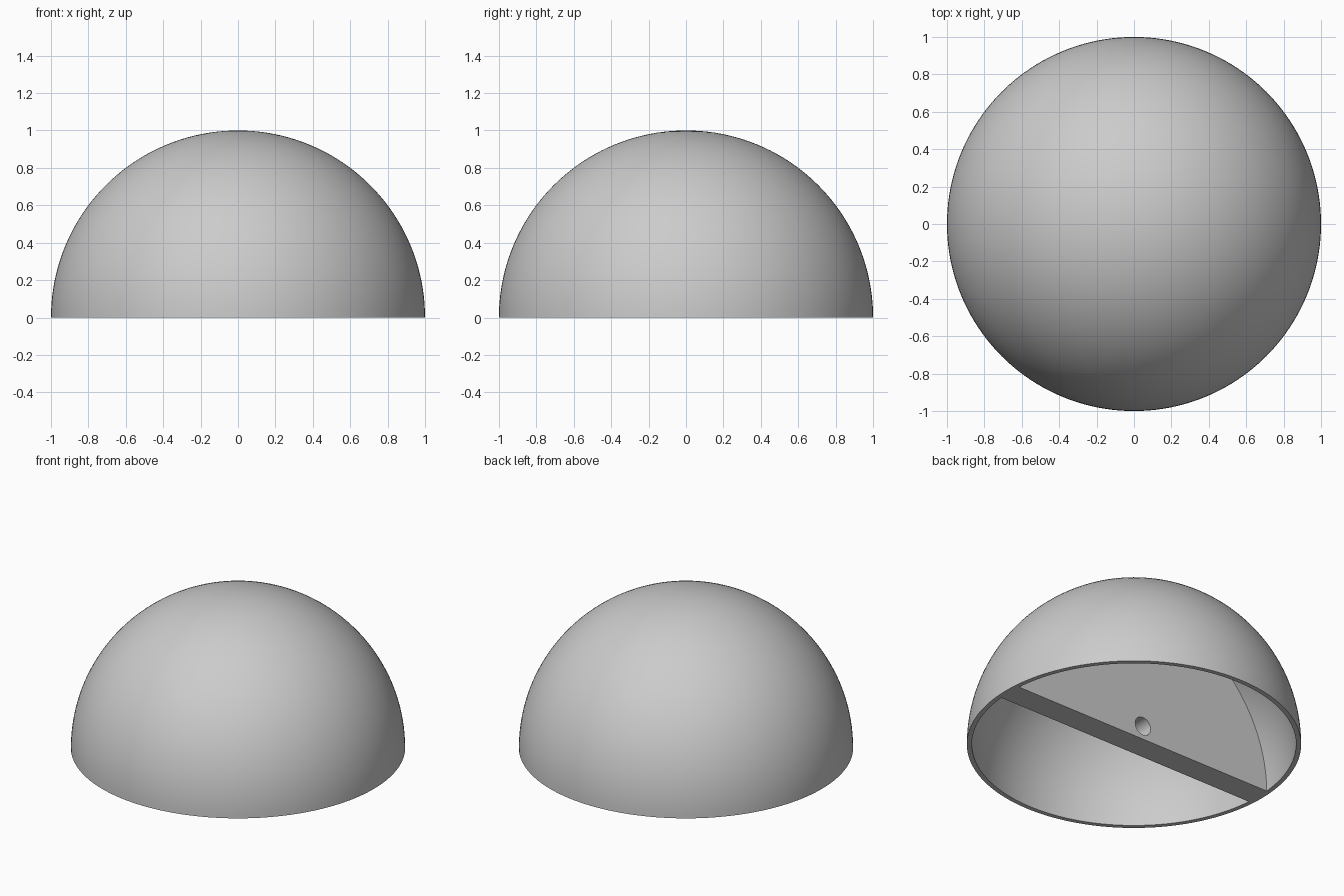
import bpy, bmesh, math
from mathutils import Matrix, Vector

OUTER, INNER = 1.0, 0.97
HALF_WALL = 0.083
HOLE_RADIUS, HOLE_HEIGHT = 0.06, 0.09
RINGS, SEGMENTS = 40, 160

cube = bpy.data.objects.get("Cube")
if cube:
    bpy.data.objects.remove(cube, do_unlink=True)

# Single grey material
grey = bpy.data.materials.new("plain_grey")
grey.use_nodes = True
colour = (0.6, 0.6, 0.6, 1)
grey.diffuse_color = colour
grey.node_tree.nodes["Principled BSDF"].inputs["Base Color"].default_value = colour


def make_object(name, bm):
    bmesh.ops.recalc_face_normals(bm, faces=bm.faces)
    mesh = bpy.data.meshes.new(name)
    bm.to_mesh(mesh)
    bm.free()
    mesh.materials.append(grey)
    obj = bpy.data.objects.new(name, mesh)
    bpy.context.collection.objects.link(obj)
    return obj


def select_only(obj):
    bpy.ops.object.select_all(action='DESELECT')
    obj.select_set(True)
    bpy.context.view_layer.objects.active = obj


def smooth(obj):
    select_only(obj)
    bpy.ops.object.shade_smooth_by_angle(angle=math.radians(30))


def arc(radius, start, end, steps):
    angles = [start + (end - start) * i / steps for i in range(steps + 1)]
    return [Vector((radius * math.cos(a), 0, radius * math.sin(a))) for a in angles]


# Hollow dome: outer arc, flat rim and inner arc spun around z
bm = bmesh.new()
profile = arc(OUTER, math.pi / 2, 0, RINGS) + arc(INNER, 0, math.pi / 2, RINGS)
verts = [bm.verts.new(p) for p in profile]
edges = [bm.edges.new(pair) for pair in zip(verts, verts[1:])]
bmesh.ops.spin(bm, geom=verts + edges, cent=(0, 0, 0), axis=(0, 0, 1),
               angle=math.tau, steps=SEGMENTS, use_merge=True)
bmesh.ops.remove_doubles(bm, verts=bm.verts, dist=0.0001)
smooth(make_object("dome_shell", bm))

# Half-disc wall running left to right, its curved edge meeting the shell
bm = bmesh.new()
outline = arc(INNER, 0, math.pi, 2 * RINGS)
face = bm.faces.new([bm.verts.new(p - Vector((0, HALF_WALL, 0))) for p in outline])
side = bmesh.ops.extrude_face_region(bm, geom=[face], use_keep_orig=True)["geom"]
bmesh.ops.translate(bm, vec=(0, 2 * HALF_WALL, 0),
                    verts=[v for v in side if isinstance(v, bmesh.types.BMVert)])
wall = make_object("dividing_wall", bm)

# Round hole through the wall
bm = bmesh.new()
placement = Matrix.Translation((0, 0, HOLE_HEIGHT)) @ Matrix.Rotation(math.pi / 2, 4, 'X')
bmesh.ops.create_cone(bm, cap_ends=True, segments=48, radius1=HOLE_RADIUS,
                      radius2=HOLE_RADIUS, depth=4 * HALF_WALL, matrix=placement)
cutter = make_object("hole_cutter", bm)
cutter.hide_render = True
cut = wall.modifiers.new("hole", 'BOOLEAN')
cut.operation = 'DIFFERENCE'
cut.solver = 'EXACT'
cut.object = cutter
select_only(wall)
bpy.ops.object.modifier_apply(modifier=cut.name)
bpy.data.objects.remove(cutter, do_unlink=True)
smooth(wall)
